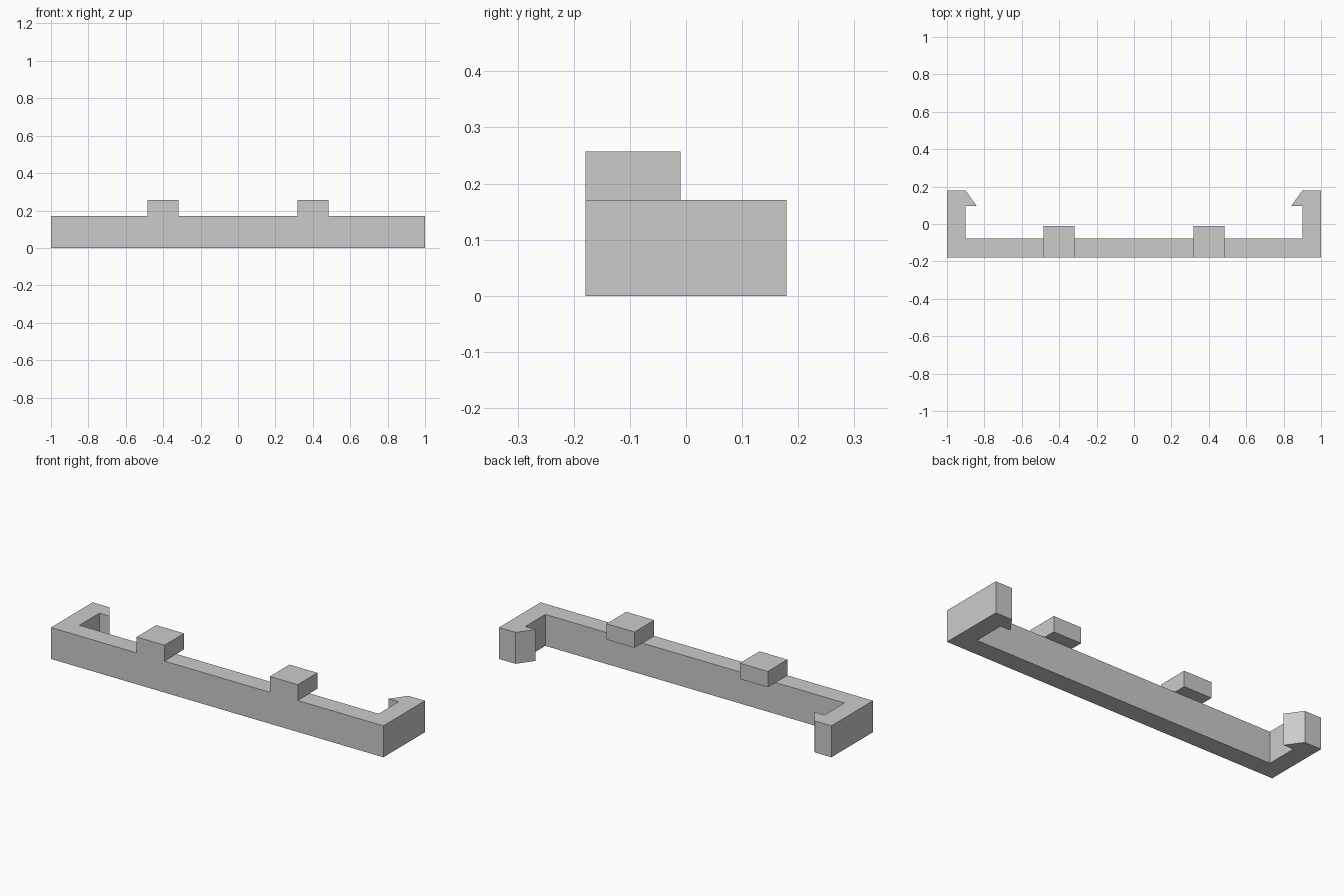
import bpy
import bmesh

cube = bpy.data.objects.get("Cube")
if cube:
    bpy.data.objects.remove(cube, do_unlink=True)

# One plain grey material
GREY = (0.6, 0.6, 0.6, 1.0)
grey = bpy.data.materials.new("plain grey")
grey.use_nodes = True
grey.diffuse_color = GREY
grey.node_tree.nodes["Principled BSDF"].inputs["Base Color"].default_value = GREY

BODY_TOP = 0.171
TAB_TOP = 0.257
FRONT = -0.179


def extrude_outline(name, outline, bottom, top):
    """Raise a flat plan outline into a solid prism."""
    bm = bmesh.new()
    base = bm.faces.new([bm.verts.new((x, y, bottom)) for x, y in outline])
    raised = bmesh.ops.extrude_face_region(bm, geom=[base], use_keep_orig=True)
    verts = [v for v in raised["geom"] if isinstance(v, bmesh.types.BMVert)]
    bmesh.ops.translate(bm, verts=verts, vec=(0, 0, top - bottom))
    bmesh.ops.recalc_face_normals(bm, faces=bm.faces)
    mesh = bpy.data.meshes.new(name)
    bm.to_mesh(mesh)
    bm.free()
    mesh.materials.append(grey)
    obj = bpy.data.objects.new(name, mesh)
    bpy.context.collection.objects.link(obj)
    return obj


# Bar with a hooked arm at each end: half outline, mirrored in x
half = [(1, FRONT), (1, 0.179), (0.9, 0.179), (0.84, 0.095),
        (0.9, 0.095), (0.9, -0.077)]
outline = half + [(-x, y) for x, y in reversed(half)]
extrude_outline("clip_bar", outline, 0, BODY_TOP)

# Two tabs on top, overhanging the back of the bar
for name, side in (("left_tab", 1), ("right_tab", -1)):
    inner, outer = side * 0.317, side * 0.485
    extrude_outline(name, [(inner, FRONT), (outer, FRONT),
                           (outer, -0.01), (inner, -0.01)], BODY_TOP, TAB_TOP)
